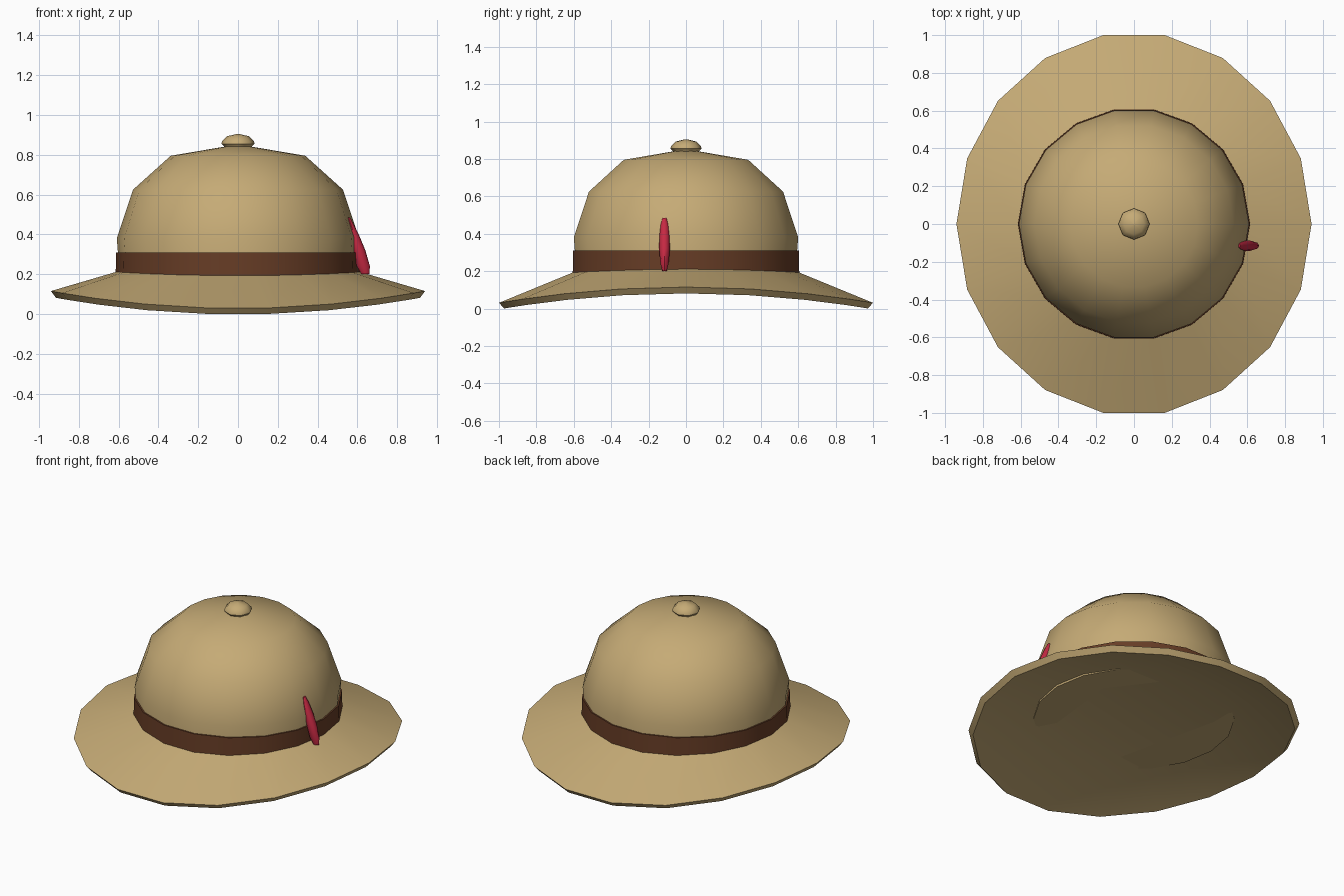
import bpy
import math

if "Cube" in bpy.data.objects:
    bpy.data.objects.remove(bpy.data.objects["Cube"])


def material(name, rgb):
    m = bpy.data.materials.new(name)
    m.diffuse_color = (*rgb, 1)
    m.use_nodes = True
    m.node_tree.nodes["Principled BSDF"].inputs["Base Color"].default_value = m.diffuse_color
    return m


TAN = material("tan cloth", (0.56, 0.405, 0.18))
BROWN = material("brown leather", (0.135, 0.046, 0.019))
RED = material("red feather", (0.56, 0.022, 0.055))


def loft(name, rings, sides, mat, angle=40, cap_ends=(True, True)):
    """Skin a stack of rings; each ring is a function angle -> (x, y, z)."""
    verts = [ring(2 * math.pi * i / sides) for ring in rings for i in range(sides)]
    faces = []
    for r in range(len(rings) - 1):
        for i in range(sides):
            j = (i + 1) % sides
            a, b = r * sides, (r + 1) * sides
            faces.append((a + i, a + j, b + j, b + i))
    if cap_ends[0]:
        faces.append(tuple(reversed(range(sides))))
    if cap_ends[1]:
        faces.append(tuple(range(len(verts) - sides, len(verts))))
    mesh = bpy.data.meshes.new(name)
    mesh.from_pydata(verts, [], faces)
    mesh.materials.append(mat)
    ob = bpy.data.objects.new(name, mesh)
    bpy.context.collection.objects.link(ob)
    bpy.context.view_layer.objects.active = ob
    ob.select_set(True)
    bpy.ops.object.shade_smooth_by_angle(angle=math.radians(angle))
    ob.select_set(False)
    return ob


def ellipse(rx, ry, z, lift=0.0, cx=0.0, cy=0.0):
    """Ring whose left and right sides rise by lift."""
    return lambda t: (cx + rx * math.cos(t), cy + ry * math.sin(t),
                      z + lift * math.cos(t) ** 2)


# brim: saddle-curved disc, raised at the sides, closed underneath
loft("brim", [
    ellipse(0.59, 0.59, 0.122, 0.024),
    ellipse(0.915, 0.988, -0.002, 0.083),
    ellipse(0.94, 1.015, 0.028, 0.087),
    ellipse(0.60, 0.60, 0.198, 0.017),
], 18, TAN, 40, (True, False))

# crown: faceted dome whose flat base just reaches through the brim
loft("crown", [ellipse(r, r, z) for r, z in
               ((0.59, 0.133), (0.609, 0.38), (0.527, 0.625),
                (0.338, 0.795), (0.06, 0.842))], 18, TAN, 60)

# hat band
loft("band", [ellipse(r, r, z) for r, z in
              ((0.603, 0.19), (0.615, 0.19), (0.613, 0.31), (0.604, 0.31))],
     18, BROWN, 40, (False, False))

# knob on top
loft("knob", [ellipse(r, r, z) for r, z in
              ((0.065, 0.825), (0.07, 0.842), (0.083, 0.855), (0.08, 0.868),
               (0.055, 0.893), (0.004, 0.905))], 8, TAN, 50)

# feather leaning against the band: centre x, half depth, half width, height
loft("feather", [ellipse(rx, ry, z, 0, cx, -0.115) for cx, rx, ry, z in
                 ((0.640, 0.020, 0.012, 0.20), (0.630, 0.033, 0.022, 0.24),
                  (0.609, 0.031, 0.029, 0.32), (0.587, 0.024, 0.027, 0.39),
                  (0.567, 0.015, 0.020, 0.45), (0.556, 0.007, 0.010, 0.485))],
     8, RED, 50)
